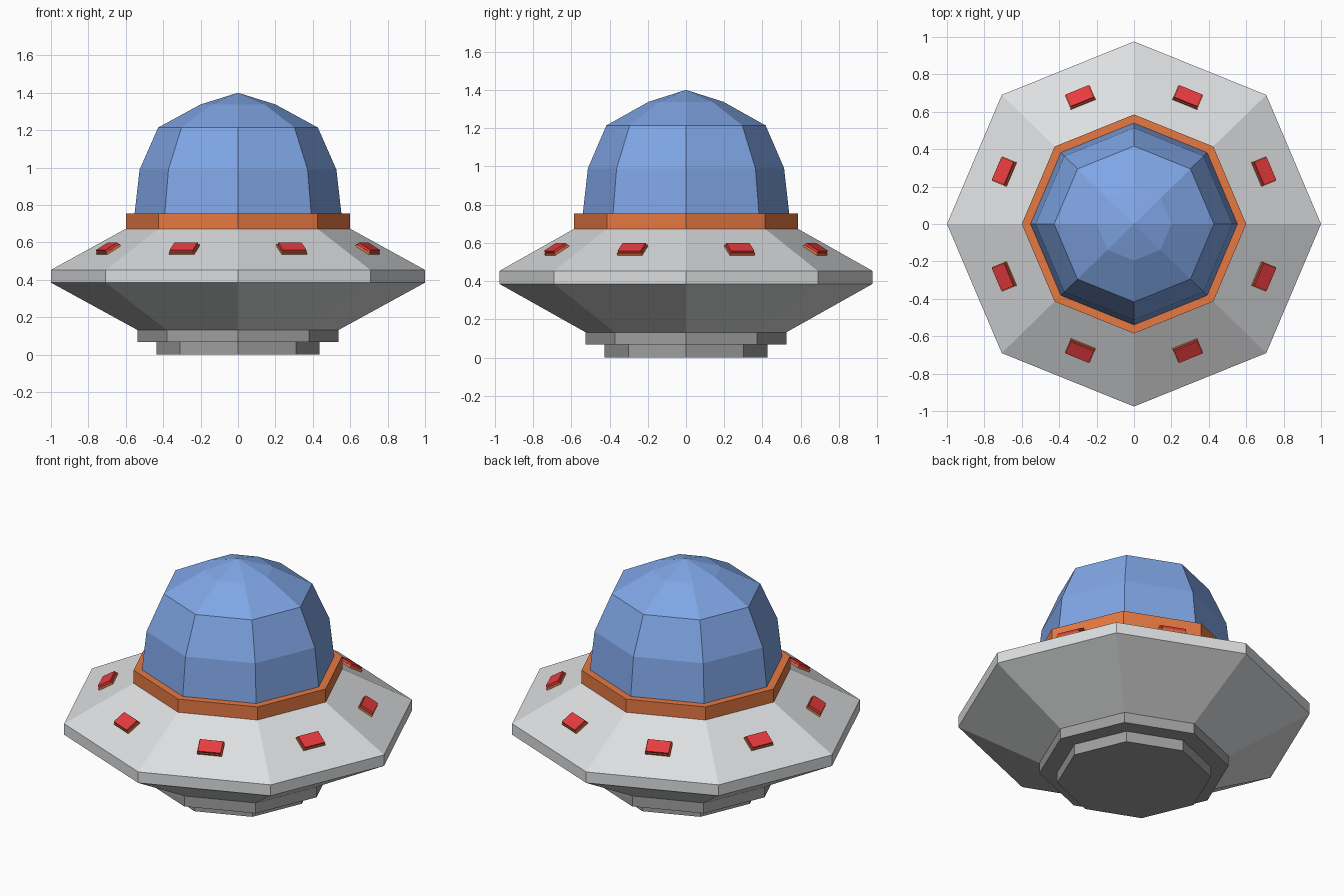
import bpy, bmesh, math
from mathutils import Matrix, Vector

if "Cube" in bpy.data.objects:
    bpy.data.objects.remove(bpy.data.objects["Cube"])

SIDES = 8
Y_SCALE = 0.976          # the saucer is slightly narrower front to back


def material(name, rgb):
    m = bpy.data.materials.new(name)
    m.diffuse_color = (*rgb, 1.0)
    m.use_nodes = True
    m.node_tree.nodes["Principled BSDF"].inputs["Base Color"].default_value = m.diffuse_color
    return m


LIGHT = material("light grey hull", (0.72, 0.73, 0.74))
DARK = material("mid grey base", (0.345, 0.345, 0.345))
ORANGE = material("orange trim", (0.79, 0.19, 0.055))
BLUE = material("blue glass", (0.215, 0.38, 0.79))
RED = material("red lamp", (0.80, 0.045, 0.05))


def finish(name, bm, mat):
    bmesh.ops.transform(bm, matrix=Matrix.Diagonal((1, Y_SCALE, 1, 1)), verts=bm.verts)
    bmesh.ops.recalc_face_normals(bm, faces=bm.faces)
    mesh = bpy.data.meshes.new(name)
    bm.to_mesh(mesh)
    bm.free()
    mesh.materials.append(mat)
    obj = bpy.data.objects.new(name, mesh)
    bpy.context.collection.objects.link(obj)
    return obj


def lathe(name, profile, mat, cap_bottom=False):
    """Eight-sided turned part from (radius, z) points; radius 0 makes an apex."""
    bm = bmesh.new()
    rings = []
    for r, z in profile:
        n = SIDES if r > 0 else 1
        rings.append([bm.verts.new((r * math.cos(math.tau * i / SIDES),
                                    r * math.sin(math.tau * i / SIDES), z)) for i in range(n)])
    for low, high in zip(rings, rings[1:]):
        for i in range(SIDES):
            j = (i + 1) % SIDES
            if len(high) == 1:
                bm.faces.new((low[i], low[j], high[0]))
            else:
                bm.faces.new((low[i], low[j], high[j], high[i]))
    if cap_bottom:
        bm.faces.new(rings[0][::-1])
    return finish(name, bm, mat)


# Stepped base, then the saucer hull with underside, rim and upper deck
lathe("base", [(0.437, 0), (0.437, 0.067), (0.538, 0.067), (0.538, 0.132)], DARK, cap_bottom=True)
lathe("hull", [(0.538, 0.132), (1.0, 0.385), (1.0, 0.453), (0.60, 0.673)], LIGHT)

# Collar and glass dome
lathe("dome_collar", [(0.60, 0.673), (0.60, 0.754), (0.553, 0.754)], ORANGE)
lathe("dome", [(0.553, 0.754), (0.526, 0.99), (0.427, 1.214), (0.20, 1.338), (0, 1.40)], BLUE)

# Lamps: one red block on an orange mount in the middle of each deck face
slope = math.atan2(0.673 - 0.453, 0.40 * math.cos(math.pi / SIDES))


def lamp_part(name, index, width, length, low, high, mat):
    turn = Matrix.Rotation(math.tau * (index + 0.5) / SIDES, 4, 'Z')
    seat = Matrix.Translation((0.747, 0, 0.557)) @ Matrix.Rotation(slope, 4, 'Y')
    size = Matrix.Translation((0, 0, (low + high) / 2)) @ Matrix.Diagonal((length, width, high - low, 1))
    bm = bmesh.new()
    bmesh.ops.create_cube(bm, size=1, matrix=turn @ seat @ size)
    return finish(f"{name}_{index + 1}", bm, mat)


for k in range(SIDES):
    lamp_part("lamp_mount", k, 0.144, 0.092, -0.005, 0.013, ORANGE)
    lamp_part("lamp", k, 0.134, 0.082, 0.008, 0.026, RED)
